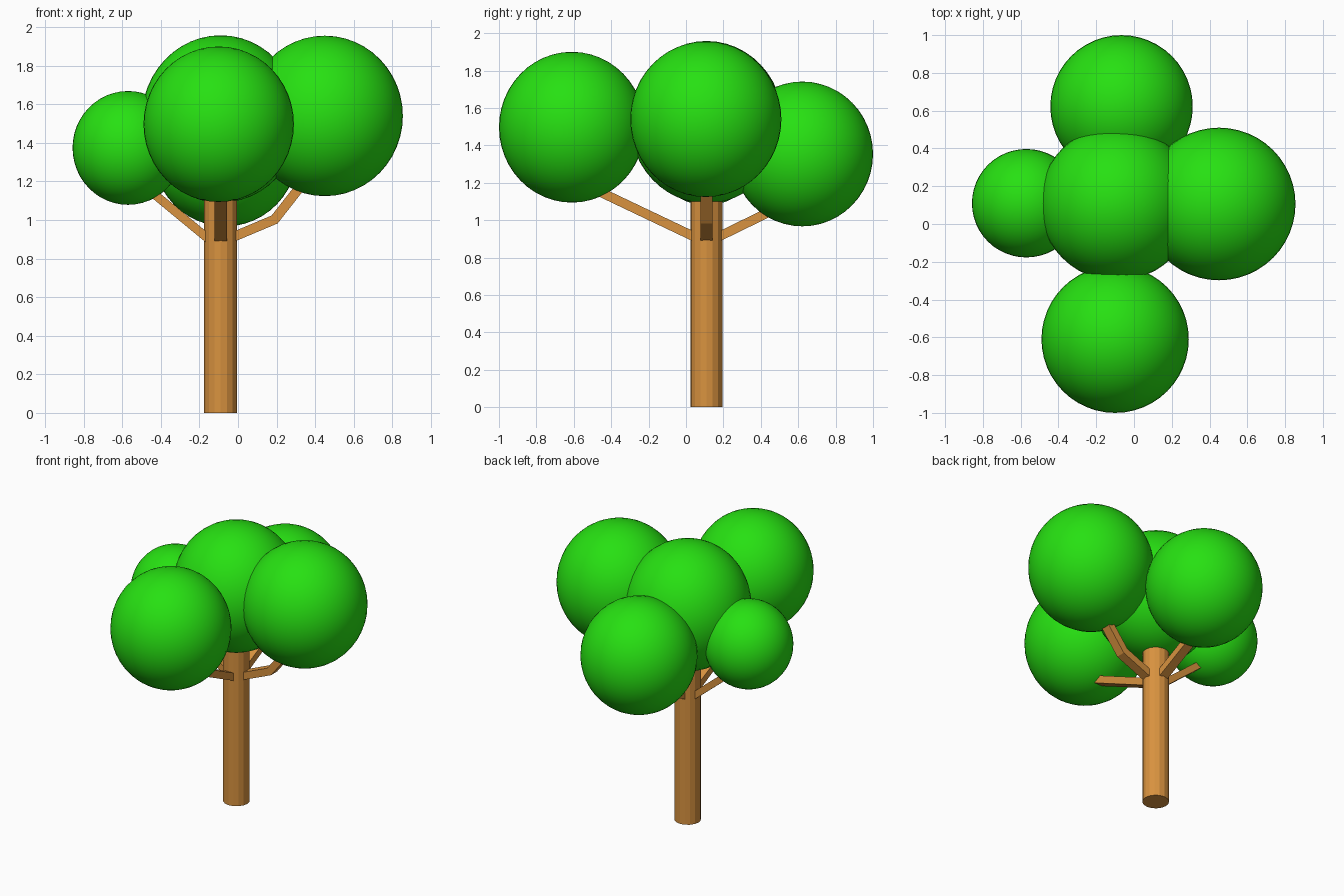
import bpy, bmesh
from mathutils import Vector

if "Cube" in bpy.data.objects:
    bpy.data.objects.remove(bpy.data.objects["Cube"])


def material(name, rgb):
    m = bpy.data.materials.new(name)
    m.diffuse_color = (*rgb, 1.0)
    m.use_nodes = True
    m.node_tree.nodes["Principled BSDF"].inputs["Base Color"].default_value = m.diffuse_color
    return m


LEAF = material("leaf green", (0.02, 0.75, 0.006))
WOOD = material("warm wood", (0.69, 0.29, 0.05))
CX, CY = -0.09, 0.11  # trunk axis


def foliage(name, centre, radii):
    bpy.ops.mesh.primitive_uv_sphere_add(segments=48, ring_count=24, radius=1, location=centre)
    ob = bpy.context.object
    ob.name = name
    ob.scale = radii
    bpy.ops.object.transform_apply(location=False, rotation=False, scale=True)
    bpy.ops.object.shade_smooth()
    ob.data.materials.append(LEAF)


def branch(name, direction, path, width=0.066, height=0.05):
    """Rectangular bar swept along (distance, z) points in a vertical plane."""
    out = Vector((*direction, 0))
    side = Vector((-direction[1], direction[0], 0))
    pts = [Vector((CX, CY, 0)) + out * d + Vector((0, 0, z)) for d, z in path]
    segs = [(b - a).normalized() for a, b in zip(pts, pts[1:])]
    bm = bmesh.new()
    rings = []
    for i, p in enumerate(pts):
        a, b = segs[max(i - 1, 0)], segs[min(i, len(segs) - 1)]
        t = (a + b).normalized()
        up = t.cross(side).normalized() * (height / 2 / t.dot(a))  # mitred joint
        rings.append([bm.verts.new(p + side * (s * width / 2) + up * u)
                      for s, u in ((-1, -1), (1, -1), (1, 1), (-1, 1))])
    for r, q in zip(rings, rings[1:]):
        for k in range(4):
            bm.faces.new((r[k], r[(k + 1) % 4], q[(k + 1) % 4], q[k]))
    bm.faces.new(rings[0])
    bm.faces.new(rings[-1])
    bmesh.ops.recalc_face_normals(bm, faces=bm.faces[:])
    me = bpy.data.meshes.new(name)
    bm.to_mesh(me)
    bm.free()
    me.materials.append(WOOD)
    bpy.context.collection.objects.link(bpy.data.objects.new(name, me))


# Trunk: flat-sided post running up into the crown
bpy.ops.mesh.primitive_cylinder_add(vertices=16, radius=0.086, depth=1.2, location=(CX, CY, 0.6))
bpy.context.object.name = "trunk"
bpy.context.object.data.materials.append(WOOD)

# Branches: (distance from trunk axis, height)
branch("right_branch", (1, 0), [(0.0, 0.885), (0.28, 1.003), (0.45, 1.22)])
branch("left_branch", (-1, 0), [(0.0, 0.85), (0.40, 1.18)], height=0.045)
branch("front_branch", (0, -1), [(0.0, 0.88), (0.62, 1.175)])
branch("back_branch", (0, 1), [(0.0, 0.88), (0.42, 1.085)])

# Leaf balls
foliage("crown_middle", (-0.09, 0.11, 1.524), (0.41, 0.41, 0.434))
foliage("crown_front", (-0.10, -0.61, 1.497), (0.39, 0.39, 0.403))
foliage("crown_right", (0.45, 0.106, 1.54), (0.405, 0.404, 0.416))
foliage("crown_left", (-0.57, 0.11, 1.374), (0.288, 0.287, 0.295))
foliage("crown_back", (-0.066, 0.622, 1.354), (0.377, 0.378, 0.387))
